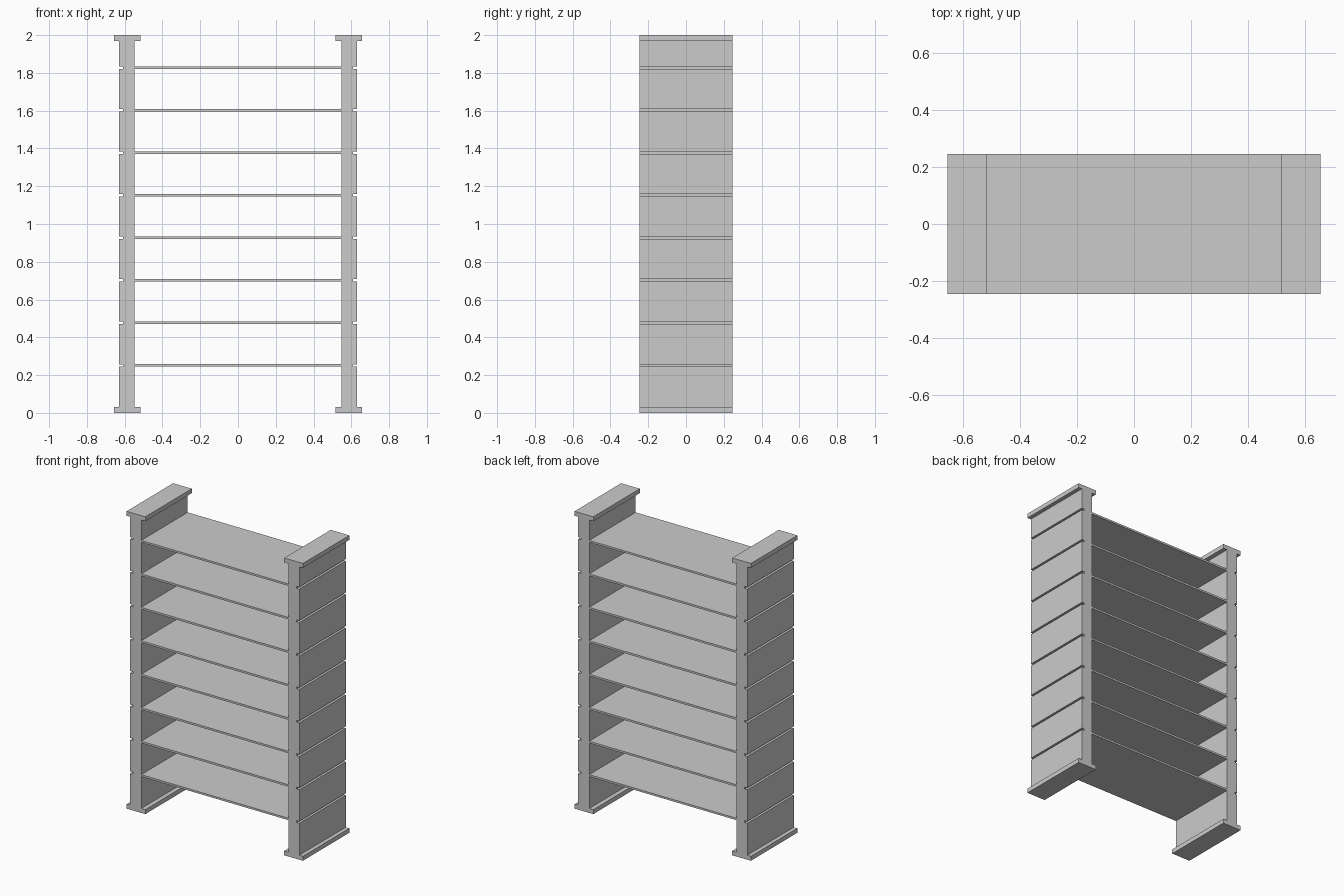
import bpy, bmesh
from mathutils import Matrix, Vector

if "Cube" in bpy.data.objects:
    bpy.data.objects.remove(bpy.data.objects["Cube"])

DEPTH = 0.494            # common front-to-back depth
POST_IN, POST_OUT = 0.547, 0.629
PLATE_IN, PLATE_OUT = 0.517, 0.656
PLATE_T = 0.03
SHELF_T = 0.013
SHELF_END = 0.61         # shelf tips stop short of the post's outer face
SHELF_Z = [0.251 + 0.2251 * i for i in range(8)]


def add_box(bm, x0, x1, z0, z1):
    centre = Vector(((x0 + x1) / 2, 0, (z0 + z1) / 2))
    size = Vector((x1 - x0, DEPTH, z1 - z0))
    bmesh.ops.create_cube(bm, size=1, matrix=Matrix.Translation(centre) @ Matrix.Diagonal(size.to_4d()))


def box_object(name, boxes):
    bm = bmesh.new()
    for b in boxes:
        add_box(bm, *b)
    mesh = bpy.data.meshes.new(name)
    bm.to_mesh(mesh)
    bm.free()
    obj = bpy.data.objects.new(name, mesh)
    bpy.context.collection.objects.link(obj)
    return obj


# Post blocks fill the spaces between shelves, leaving outer grooves
bottoms = [PLATE_T] + [z + SHELF_T / 2 for z in SHELF_Z]
tops = [z - SHELF_T / 2 for z in SHELF_Z] + [2 - PLATE_T]

for side, s in (("left", -1), ("right", 1)):
    px = sorted((s * POST_IN, s * POST_OUT))
    cx = sorted((s * PLATE_IN, s * PLATE_OUT))
    box_object(side + "_post", [(*px, a, b) for a, b in zip(bottoms, tops)])
    # Wide plates at floor and top
    box_object(side + "_foot_plate", [(*cx, 0, PLATE_T)])
    box_object(side + "_top_plate", [(*cx, 2 - PLATE_T, 2)])

# Thin shelves running through both posts
for i, z in enumerate(SHELF_Z, 1):
    box_object(f"shelf_{i}", [(-SHELF_END, SHELF_END, z - SHELF_T / 2, z + SHELF_T / 2)])
